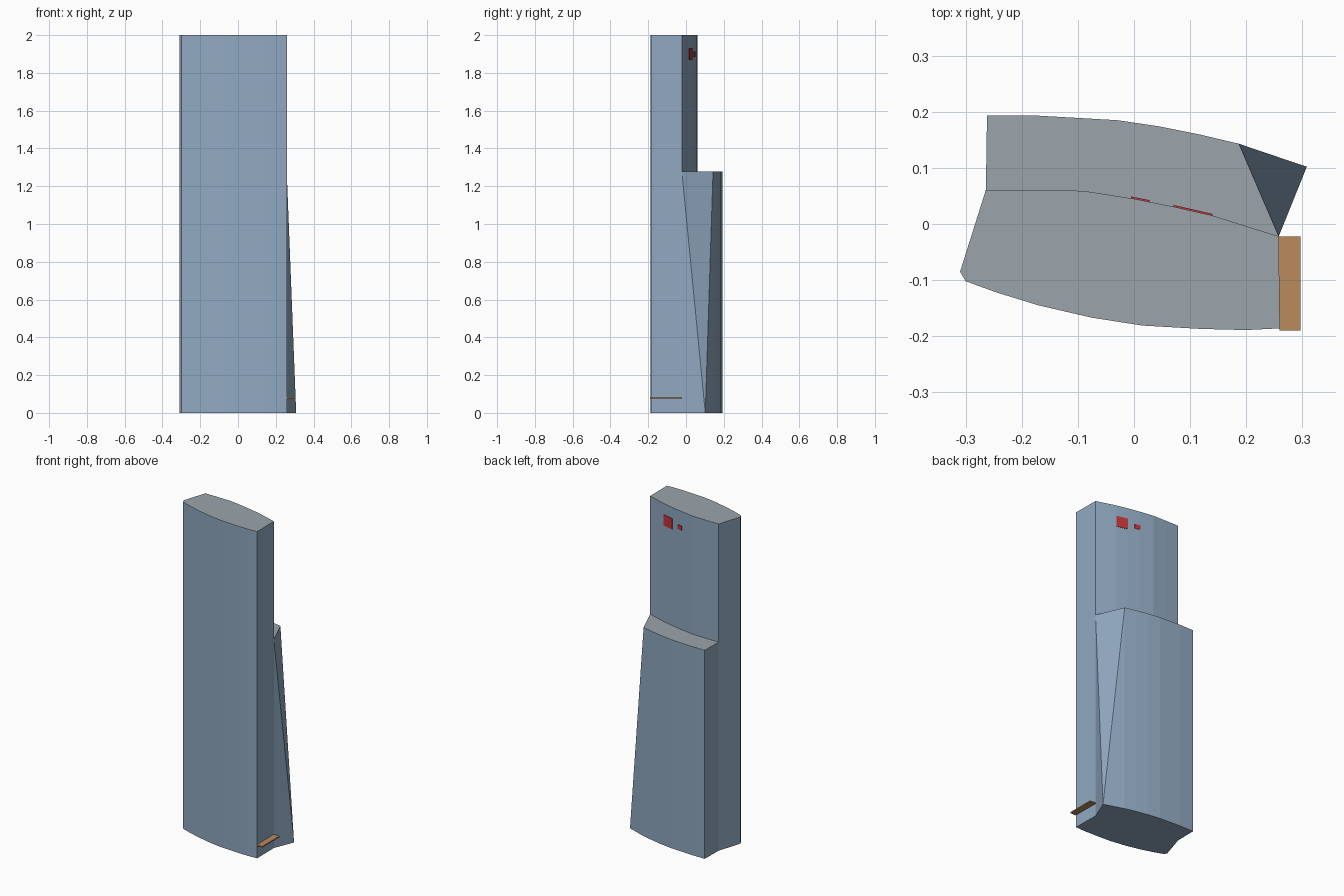
import bpy, bmesh

if "Cube" in bpy.data.objects:
    bpy.data.objects.remove(bpy.data.objects["Cube"])


def material(name, rgb):
    def lin(c):
        c /= 255
        return c / 12.92 if c <= 0.04045 else ((c + 0.055) / 1.055) ** 2.4
    m = bpy.data.materials.new(name)
    m.diffuse_color = (*[lin(c) for c in rgb], 1)
    m.use_nodes = True
    m.node_tree.nodes["Principled BSDF"].inputs["Base Color"].default_value = m.diffuse_color
    return m


WALL = material("blue_grey_wall", (145, 169, 193))
ROOF = material("grey_roof", (156, 165, 171))
WOOD = material("orange_canopy", (184, 139, 93))
RED = material("red_sign", (198, 52, 58))


def finish(name, bm, mats):
    """Turn a bmesh into an object; upward faces take the last material."""
    bm.normal_update()
    for f in bm.faces:
        f.material_index = len(mats) - 1 if f.normal.z > 0.9 else 0
    me = bpy.data.meshes.new(name)
    bm.to_mesh(me)
    bm.free()
    for m in mats:
        me.materials.append(m)
    ob = bpy.data.objects.new(name, me)
    bpy.context.collection.objects.link(ob)
    return ob


def prism(name, outline, z0, z1, mats):
    """Extrude a counter-clockwise plan outline from z0 to z1."""
    bm = bmesh.new()
    low = [bm.verts.new((x, y, z0)) for x, y in outline]
    top = [bm.verts.new((x, y, z1)) for x, y in outline]
    bm.faces.new(low[::-1])
    bm.faces.new(top)
    n = len(outline)
    for i in range(n):
        j = (i + 1) % n
        bm.faces.new((low[i], low[j], top[j], top[i]))
    return finish(name, bm, mats)


# Curved line shared by the two blocks, right to left
SEAM = [(0.258, -0.022), (0.14, 0.015), (0.07, 0.031), (0.0, 0.045),
        (-0.09, 0.059), (-0.18, 0.061), (-0.264, 0.061)]
FRONT = [(-0.31, -0.085), (-0.30, -0.102), (-0.245, -0.122), (-0.17, -0.145),
         (-0.075, -0.167), (0.015, -0.181), (0.12, -0.187), (0.20, -0.189),
         (0.26, -0.186)]
BACK = [(0.187, 0.143), (0.115, 0.16), (0.045, 0.174), (-0.03, 0.185),
        (-0.10, 0.189), (-0.17, 0.193), (-0.262, 0.193)]

# Tall front block
prism("tall_tower", FRONT + SEAM, 0, 2, [WALL, ROOF])

# Lower rear block: its right end slopes out to a single foot corner
H = 1.277
bm = bmesh.new()
low_back = [bm.verts.new((x, y, 0)) for x, y in BACK]
top_back = [bm.verts.new((x, y, H)) for x, y in BACK]
low_seam = [bm.verts.new((x, y, 0)) for x, y in SEAM]
top_seam = [bm.verts.new((x, y, H)) for x, y in SEAM]
foot = bm.verts.new((0.308, 0.102, 0))
bm.faces.new(top_back + top_seam[::-1])
bm.faces.new((low_seam[::-1])[::-1] + low_back[::-1] + [foot])
for i in range(len(BACK) - 1):
    bm.faces.new((low_back[i], low_back[i + 1], top_back[i + 1], top_back[i]))
bm.faces.new((foot, low_back[0], top_back[0]))
bm.faces.new((foot, top_back[0], top_seam[0]))
bm.faces.new((foot, top_seam[0], low_seam[0]))
bm.faces.new((low_back[-1], low_seam[-1], top_seam[-1], top_back[-1]))
finish("rear_wing", bm, [WALL, ROOF])

# Entrance canopy on the right side
prism("entrance_canopy", [(0.259, -0.19), (0.297, -0.19), (0.297, -0.022),
                          (0.258, -0.022)], 0.077, 0.084, [WOOD])


# Signs high on the back wall, lying along one facet each
def sign(name, a, b, x0, x1, z0, z1):
    slope = (b[1] - a[1]) / (b[0] - a[0])
    y0, y1 = (a[1] + slope * (x - a[0]) for x in (x0, x1))
    prism(name, [(x0, y0 - 0.002), (x1, y1 - 0.002), (x1, y1 + 0.003),
                 (x0, y0 + 0.003)], z0, z1, [RED])


sign("large_sign", SEAM[1], SEAM[2], 0.07, 0.14, 1.867, 1.933)
sign("small_sign", SEAM[2], SEAM[3], -0.005, 0.028, 1.885, 1.912)
